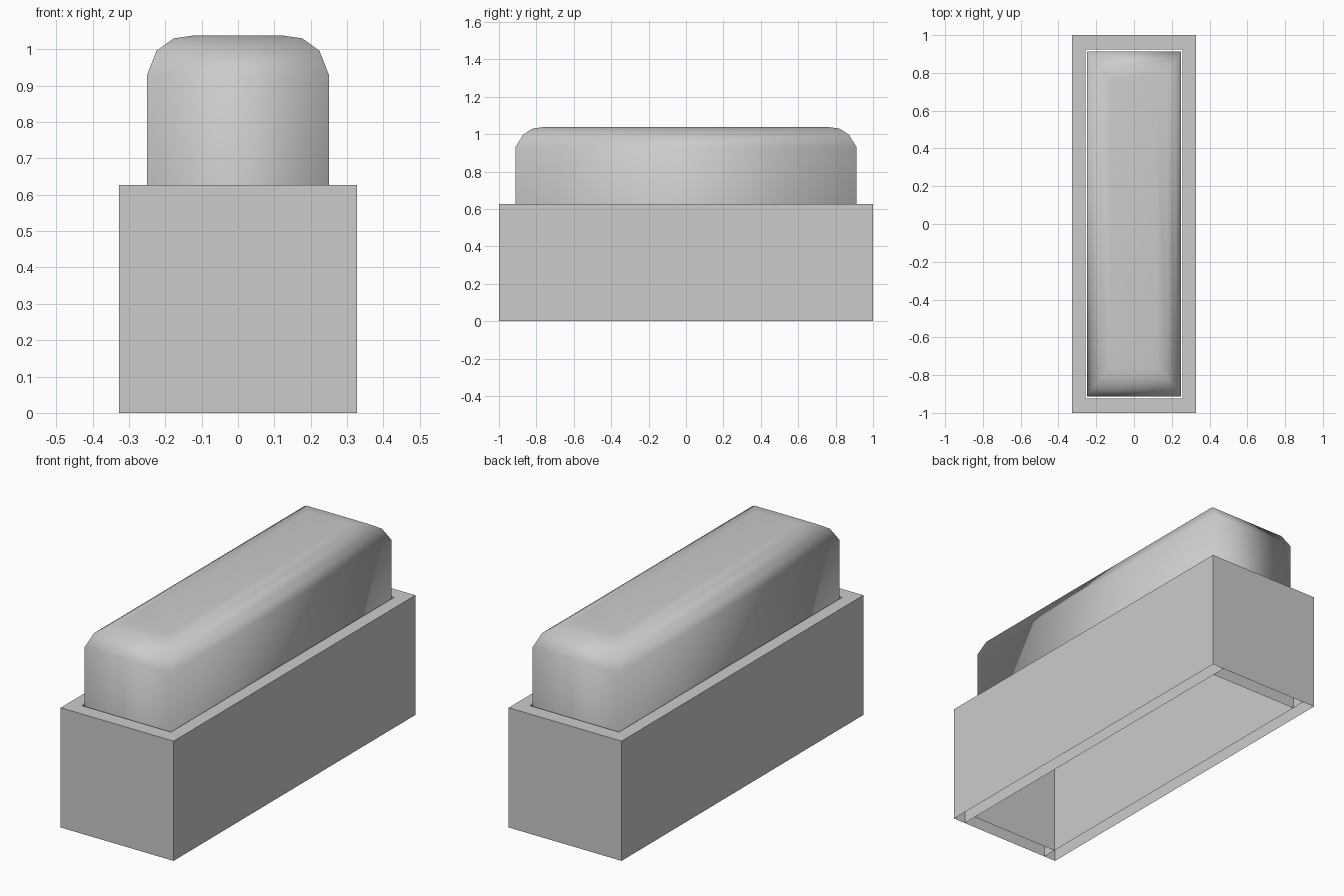
import bpy, bmesh
from mathutils import Vector

if "Cube" in bpy.data.objects:
    bpy.data.objects.remove(bpy.data.objects["Cube"])

HX, HY, HZ = 0.327, 1.0, 0.627   # housing half width, half length, height
IX, IY = 0.258, 0.923            # opening half sizes


def finish(bm, name, smooth=False):
    mesh = bpy.data.meshes.new(name)
    for f in bm.faces:
        f.smooth = smooth
    bm.to_mesh(mesh)
    bm.free()
    obj = bpy.data.objects.new(name, mesh)
    bpy.context.collection.objects.link(obj)
    return obj


def hollow_wall(name, lo, hi, open_ends=False):
    """Thin-shelled wall with no underside; optionally no faces towards x."""
    bm = bmesh.new()
    bmesh.ops.create_cube(bm, size=1)
    lo, hi = Vector(lo), Vector(hi)
    for v in bm.verts:
        v.co = Vector(lo[i] + (v.co[i] + 0.5) * (hi[i] - lo[i]) for i in range(3))
    bm.normal_update()
    drop = [f for f in bm.faces
            if f.normal.z < -0.5 or (open_ends and abs(f.normal.x) > 0.5)]
    bmesh.ops.delete(bm, geom=drop, context='FACES')
    return finish(bm, name)


# Housing: full-length side walls with end walls fitted between them
hollow_wall("housing_side_right", (IX, -HY, 0), (HX, HY, HZ))
hollow_wall("housing_side_left", (-HX, -HY, 0), (-IX, HY, HZ))
hollow_wall("housing_end_front", (-IX, -HY, 0), (IX, -IY, HZ), True)
hollow_wall("housing_end_back", (-IX, IY, 0), (IX, HY, HZ), True)

# Push button: stacked rectangular loops, rounded over the top, open underneath
levels = [(0.25, 0.912, 0.52), (0.25, 0.912, 0.93), (0.224, 0.872, 0.996),
          (0.177, 0.82, 1.03), (0.122, 0.758, 1.038)]
bm = bmesh.new()
rings = [[bm.verts.new((sx * x, sy * y, z))
          for sx, sy in ((-1, -1), (1, -1), (1, 1), (-1, 1))]
         for x, y, z in levels]
for a, b in zip(rings, rings[1:]):
    for i in range(4):
        j = (i + 1) % 4
        bm.faces.new((a[i], a[j], b[j], b[i]))
bm.faces.new(rings[-1])
finish(bm, "push_button", smooth=True)
